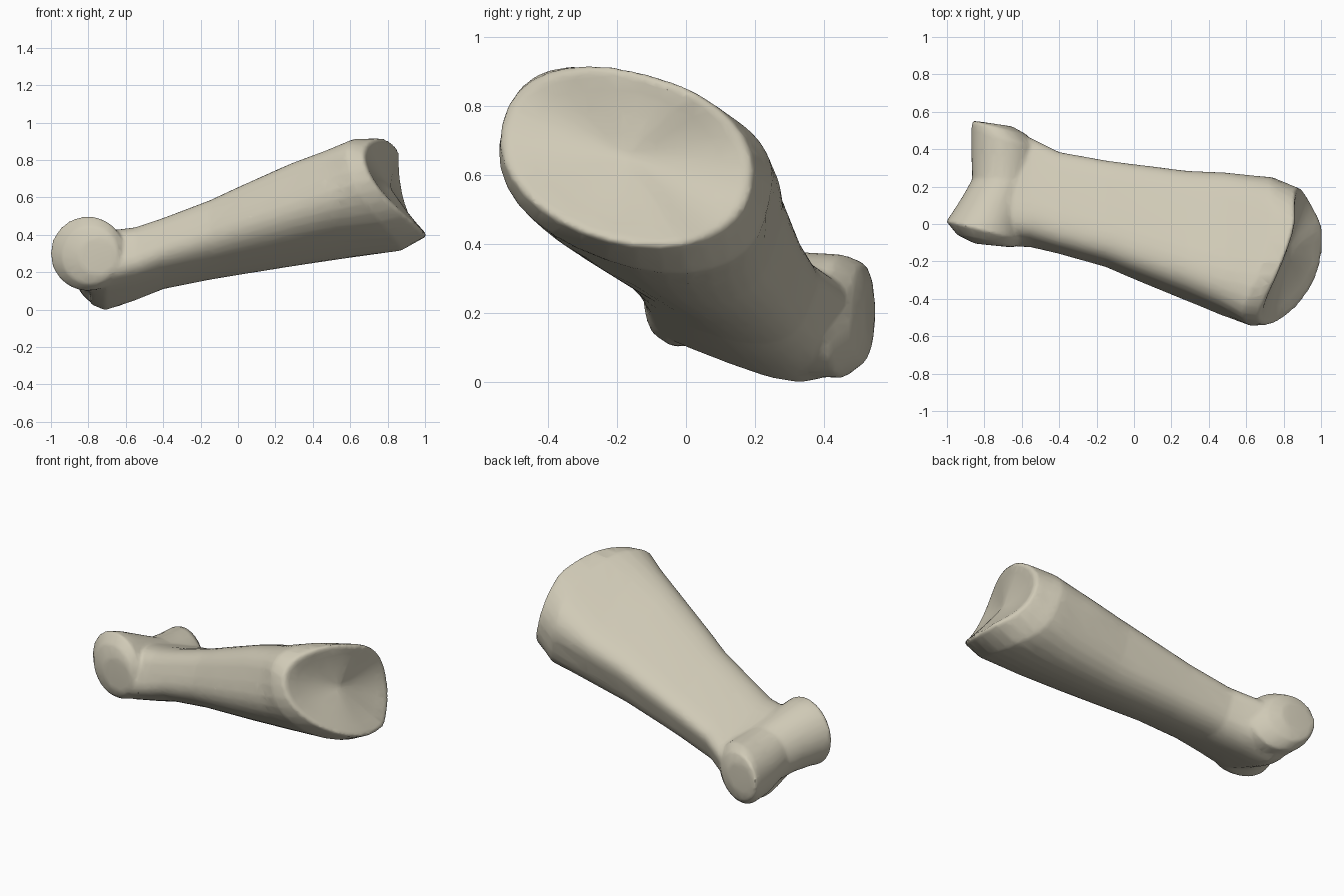
import bpy
import bmesh
from math import cos, sin, pi, radians
from mathutils import Vector

if "Cube" in bpy.data.objects:
    bpy.data.objects.remove(bpy.data.objects["Cube"], do_unlink=True)

SIDES = 32

bone = bpy.data.materials.new("ivory")
bone.use_nodes = True
bone.diffuse_color = (0.63, 0.59, 0.47, 1)
bone.node_tree.nodes["Principled BSDF"].inputs["Base Color"].default_value = bone.diffuse_color


def loft(name, rings):
    """Skin a list of equal rings and close both ends."""
    bm = bmesh.new()
    loops = [[bm.verts.new(p) for p in ring] for ring in rings]
    for a, b in zip(loops, loops[1:]):
        for i in range(SIDES):
            j = (i + 1) % SIDES
            bm.faces.new((a[i], a[j], b[j], b[i]))
    for loop in (loops[0], loops[-1]):
        bm.faces.new(loop)
    bmesh.ops.recalc_face_normals(bm, faces=bm.faces)
    mesh = bpy.data.meshes.new(name)
    bm.to_mesh(mesh)
    bm.free()
    mesh.materials.append(bone)
    obj = bpy.data.objects.new(name, mesh)
    bpy.context.collection.objects.link(obj)
    return obj


def power(value, exponent):
    return abs(value) ** exponent * (1 if value >= 0 else -1)


def socket_x(y, z):
    """Curved surface on which the rim of the wide end lies."""
    return 1.005 - (0.32 - 0.45 * y) * (z - 0.395) - 0.7 * max(0, -0.12 - y) ** 2 - 0.4 * max(0, y)


def section(x, y0, y1, z0, z1, slant=0, flat=1, square=0):
    """Rolled, flat-topped oval fitted between the given limits."""
    roll = -radians(11 + 11 * flat)
    pts = []
    for i in range(SIDES):
        t = 2 * pi * i / SIDES
        back = cos(t) > 0
        if sin(t) > 0:
            e = 1 - (0.62 if back else 0.45) * flat
        else:
            e = 1 - (0.1 if back else 0.25) * flat - square
        u, v = power(cos(t), e), 0.6 * power(sin(t), e)
        pts.append((u * cos(roll) - v * sin(roll), u * sin(roll) + v * cos(roll)))
    us, vs = zip(*pts)
    ring = []
    for u, v in pts:
        y = y0 + (y1 - y0) * (u - min(us)) / (max(us) - min(us))
        z = z0 + (z1 - z0) * (v - min(vs)) / (max(vs) - min(vs))
        ring.append(Vector((x + slant * (socket_x(y, z) - 0.88), y, z)))
    return ring


# Shaft, from the narrow neck to the flared wide end
rings = [
    section(-0.79, -0.08, 0.48, 0.03, 0.38, square=0.25),
    section(-0.71, -0.115, 0.51, -0.003, 0.42, square=0.25),
    section(-0.55, -0.125, 0.46, 0.05, 0.44, square=0.15),
    section(-0.40, -0.16, 0.385, 0.11, 0.49, square=0.05),
    section(-0.15, -0.23, 0.34, 0.16, 0.585),
    section(0.00, -0.295, 0.32, 0.185, 0.655),
    section(0.28, -0.41, 0.285, 0.23, 0.78),
    section(0.50, -0.49, 0.275, 0.27, 0.85, 0.3, 0.95),
    section(0.75, -0.545, 0.25, 0.315, 0.915, 0.8, 0.6),
]
rim = section(0.88, -0.54, 0.195, 0.39, 0.918, 1, 0.15)
rings.append(rim)

# Shallow dished socket in the wide end
centre = sum(rim, Vector()) / SIDES
for scale, depth in ((0.94, -0.006), (0.75, 0.008), (0.5, 0.02), (0.25, 0.027), (0.08, 0.03)):
    rings.append([centre.lerp(p, scale) - Vector((depth, 0, 0)) for p in rim])
shaft = loft("bone_shaft", rings)


# Spool-shaped joint head, from the front knuckle to the back one
def disc(x, y, z, r, skew):
    angles = [2 * pi * i / SIDES for i in range(SIDES)]
    return [(x + r * cos(a), y - skew * r * cos(a), z + r * sin(a)) for a in angles]


head = loft("joint_head", [
    disc(-0.75, -0.115, 0.285, 0.10, 0.1),
    disc(-0.79, -0.09, 0.29, 0.155, 0.2),
    disc(-0.805, -0.035, 0.30, 0.20, 0.25),
    disc(-0.79, 0.02, 0.295, 0.19, 0.15),
    disc(-0.745, 0.13, 0.265, 0.172, 0.1),
    disc(-0.70, 0.24, 0.225, 0.165, 0),
    disc(-0.69, 0.36, 0.195, 0.18, 0.1),
    disc(-0.69, 0.455, 0.19, 0.18, 0.28),
    disc(-0.72, 0.515, 0.20, 0.145, 0.25),
    disc(-0.74, 0.535, 0.205, 0.09, 0.15),
])

# Fuse the head with the shaft and soften the joins
union = shaft.modifiers.new("fuse_head", "BOOLEAN")
union.operation = "UNION"
union.solver = "EXACT"
union.object = head
remesh = shaft.modifiers.new("even_skin", "REMESH")
remesh.mode = "VOXEL"
remesh.voxel_size = 0.011
soften = shaft.modifiers.new("soften", "SMOOTH")
soften.factor = 0.5
soften.iterations = 8
simplify = shaft.modifiers.new("simplify", "DECIMATE")
simplify.ratio = 0.08
bpy.ops.object.select_all(action="DESELECT")
shaft.select_set(True)
bpy.context.view_layer.objects.active = shaft
for name in [m.name for m in shaft.modifiers]:
    bpy.ops.object.modifier_apply(modifier=name)
bpy.data.objects.remove(head, do_unlink=True)
bpy.ops.object.shade_smooth_by_angle(angle=radians(40))
